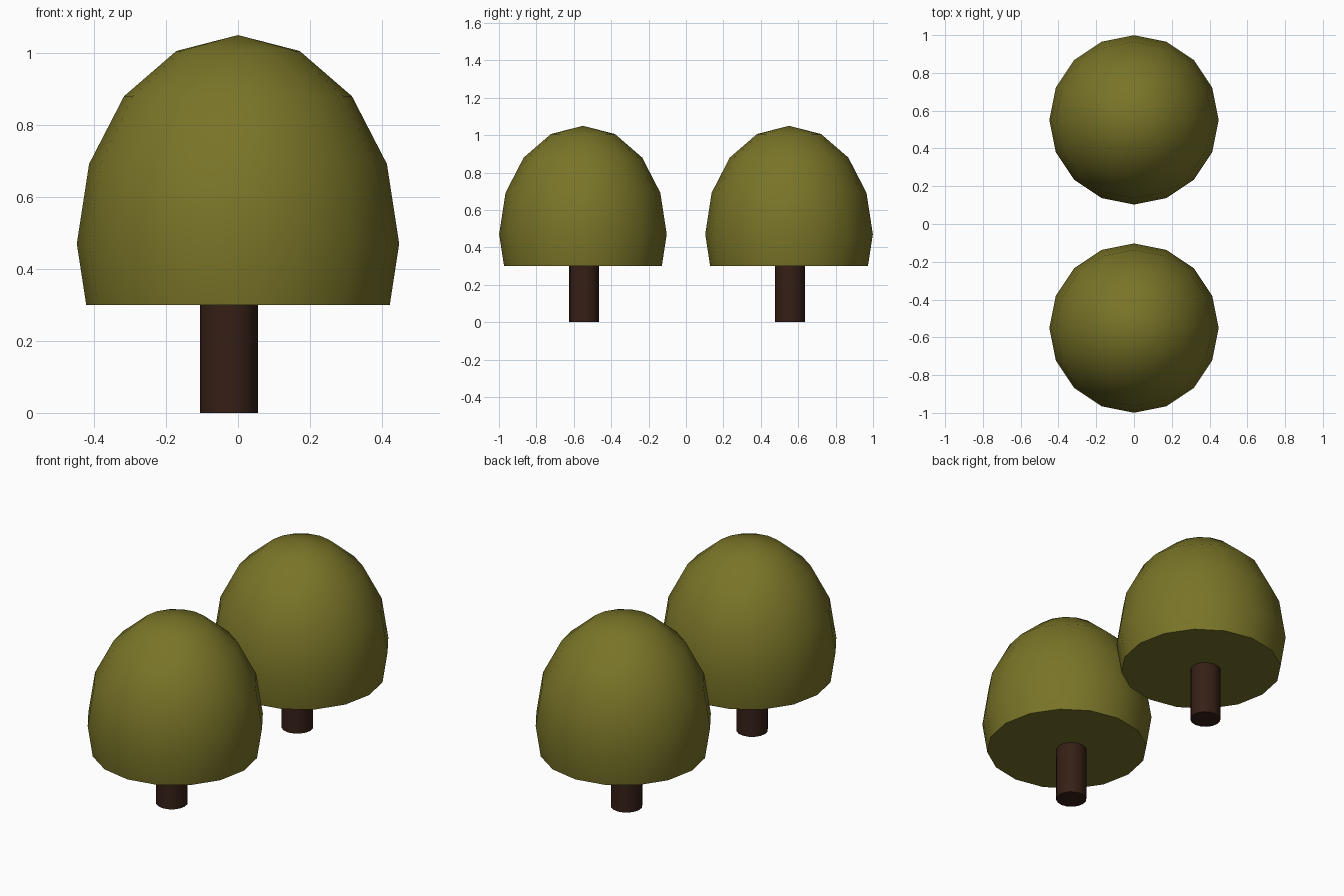
import bpy, bmesh, math
from mathutils import Matrix

if "Cube" in bpy.data.objects:
    bpy.data.objects.remove(bpy.data.objects["Cube"])


def material(name, rgb):
    m = bpy.data.materials.new(name)
    m.diffuse_color = (*rgb, 1)
    m.use_nodes = True
    m.node_tree.nodes["Principled BSDF"].inputs["Base Color"].default_value = m.diffuse_color
    return m


leaf = material("leaf_green", (0.19, 0.175, 0.021))
bark = material("bark_brown", (0.036, 0.014, 0.008))


def finish(bm, name, mat, angle):
    bmesh.ops.recalc_face_normals(bm, faces=bm.faces)
    mesh = bpy.data.meshes.new(name)
    bm.to_mesh(mesh)
    bm.free()
    mesh.materials.append(mat)
    ob = bpy.data.objects.new(name, mesh)
    bpy.context.collection.objects.link(ob)
    bpy.ops.object.select_all(action='DESELECT')
    ob.select_set(True)
    bpy.context.view_layer.objects.active = ob
    bpy.ops.object.shade_smooth_by_angle(angle=math.radians(angle))
    return ob


def tree(label, y):
    # Canopy: stretched sphere sliced flat underneath
    bm = bmesh.new()
    bmesh.ops.create_uvsphere(
        bm, u_segments=16, v_segments=8, radius=1,
        matrix=Matrix.Translation((0, y, 0.47)) @ Matrix.Diagonal((0.448, 0.448, 0.58, 1)))
    cut = bmesh.ops.bisect_plane(
        bm, geom=bm.verts[:] + bm.edges[:] + bm.faces[:],
        plane_co=(0, 0, 0.3), plane_no=(0, 0, 1), clear_inner=True)
    rim = [e for e in cut["geom_cut"] if isinstance(e, bmesh.types.BMEdge)]
    bmesh.ops.contextual_create(bm, geom=rim)
    finish(bm, label + "_canopy", leaf, 45)

    # Trunk: slightly off-centre cylinder
    bm = bmesh.new()
    bmesh.ops.create_cone(
        bm, cap_ends=True, segments=16, radius1=0.08, radius2=0.08, depth=0.3,
        matrix=Matrix.Translation((-0.025, y + 0.006, 0.15)))
    finish(bm, label + "_trunk", bark, 45)


tree("front_tree", -0.551)
tree("back_tree", 0.551)
